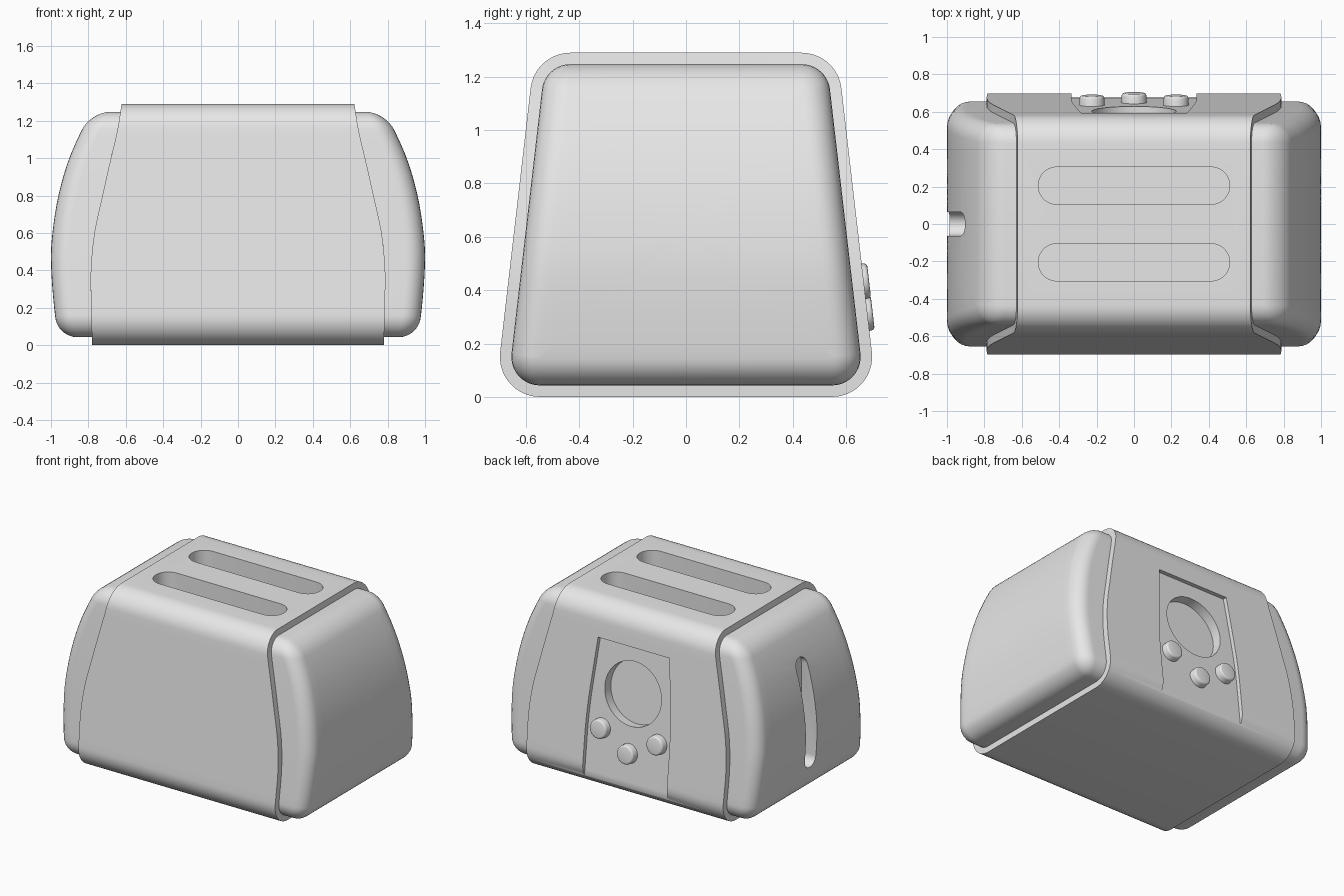
import bpy, bmesh, math
from mathutils import Vector, Matrix

if "Cube" in bpy.data.objects:
    bpy.data.objects.remove(bpy.data.objects["Cube"], do_unlink=True)

grey = bpy.data.materials.new("plain grey")
grey.use_nodes = True
grey.diffuse_color = (0.8, 0.8, 0.8, 1)
grey.node_tree.nodes["Principled BSDF"].inputs["Base Color"].default_value = (0.8, 0.8, 0.8, 1)

# Rounded trapezoid: bottom and top half depth, height, corner radius
BOTTOM, TOP, HEIGHT, R = 0.716, 0.567, 1.29, 0.15
SLOPE = (BOTTOM - TOP) / HEIGHT
TILT = math.atan(SLOPE)

# Half widths by height
SHELL_W = [(0, .78), (.2, .785), (.4, .787), (.6, .768), (.8, .725), (1, .68), (1.15, .645), (1.29, .622)]
BODY_W = [(0, .955), (.2, .983), (.45, 1.0), (.6, .992), (.8, .96), (1, .902), (1.2, .812), (1.29, .765)]


def curve(pts, z):
    """Smooth interpolation through the profile points."""
    z = min(max(z, pts[0][0]), pts[-1][0])
    i = next(k for k in range(len(pts) - 1) if z <= pts[k + 1][0])

    def tangent(k):
        a, b = pts[max(k - 1, 0)], pts[min(k + 1, len(pts) - 1)]
        return (b[1] - a[1]) / (b[0] - a[0])
    (z0, w0), (z1, w1) = pts[i], pts[i + 1]
    h = z1 - z0
    t = (z - z0) / h
    return (w0 * (2*t**3 - 3*t*t + 1) + w1 * (3*t*t - 2*t**3)
            + h * tangent(i) * (t**3 - 2*t*t + t) + h * tangent(i + 1) * (t**3 - t*t))


def side_y(z):
    return BOTTOM - SLOPE * z


def section(inset):
    """(y, z) outline of the rounded trapezoid, moved inward."""
    half = []

    def arc(zc, a0, a1):
        yc = side_y(zc) - R * math.sqrt(1 + SLOPE**2)
        return [(yc + (R - inset) * math.cos(a0 + (a1 - a0) * k / 10),
                 zc + (R - inset) * math.sin(a0 + (a1 - a0) * k / 10)) for k in range(11)]
    low = arc(R, -math.pi / 2, TILT)
    high = arc(HEIGHT - R, TILT, math.pi / 2)
    (ya, za), (yb, zb) = low[-1], high[0]
    mid = [(ya + (yb - ya) * k / 18, za + (zb - za) * k / 18) for k in range(1, 18)]
    half = low + mid + high
    return half + [(-y, z) for y, z in reversed(half)]


def finish(name, bm, smooth=True):
    bmesh.ops.recalc_face_normals(bm, faces=bm.faces)
    me = bpy.data.meshes.new(name)
    bm.to_mesh(me)
    bm.free()
    me.materials.append(grey)
    ob = bpy.data.objects.new(name, me)
    bpy.context.collection.objects.link(ob)
    return ob


def activate(ob):
    bpy.ops.object.select_all(action='DESELECT')
    ob.select_set(True)
    bpy.context.view_layer.objects.active = ob


def smooth(ob):
    activate(ob)
    bpy.ops.object.shade_smooth_by_angle(angle=math.radians(35))


def bridge(bm, a, b):
    n = len(a)
    for i in range(n):
        bm.faces.new((a[i], a[(i + 1) % n], b[(i + 1) % n], b[i]))


def make_shell():
    bm = bmesh.new()
    rings = []
    for inset, s in ((0, -1), (0, 1), (.06, 1), (.06, -1)):
        rings.append([bm.verts.new((s * curve(SHELL_W, z), y, z)) for y, z in section(inset)])
    for k in range(4):
        bridge(bm, rings[k], rings[(k + 1) % 4])
    return finish("outer_shell", bm)


def make_body():
    bm = bmesh.new()
    gap, r, steps = .043, .1, 7
    first = []
    for s in (-1, 1):
        prev = None
        # rounded rim
        for k in range(steps + 1):
            t = math.pi / 2 * k / steps
            ring = [bm.verts.new((s * (curve(BODY_W, z) - r * (1 - math.sin(t))), y, z))
                    for y, z in section(gap + r * (1 - math.cos(t)))]
            if prev:
                bridge(bm, prev, ring)
            else:
                first.append(ring)
            prev = ring
        # bulging end face
        last = [(v.co.y, v.co.z) for v in prev]
        for f in (.88, .75, .6, .45, .3, .15):
            pts = [(y * f, .62 + (z - .62) * f) for y, z in last]
            ring = [bm.verts.new((s * curve(BODY_W, z), y, z)) for y, z in pts]
            bridge(bm, prev, ring)
            prev = ring
        tip = bm.verts.new((s * curve(BODY_W, .62), 0, .62))
        for i in range(len(prev)):
            bm.faces.new((prev[i], prev[(i + 1) % len(prev)], tip))
    bridge(bm, first[0], first[1])
    return finish("inner_body", bm)


def prism(name, outline, push):
    """Closed solid from an outline pushed along a vector."""
    bm = bmesh.new()
    a = [bm.verts.new(p) for p in outline]
    b = [bm.verts.new(Vector(p) + Vector(push)) for p in outline]
    bm.faces.new(a)
    bm.faces.new(b)
    bridge(bm, a, b)
    ob = finish(name, bm)
    ob.hide_render = True
    return ob


def capsule(half_len, r, n=14):
    """Flat stadium outline, long along the first axis."""
    pts = []
    for s in (1, -1):
        for k in range(n + 1):
            a = -math.pi / 2 + math.pi * k / n
            pts.append((s * (half_len - r + r * math.cos(a)), s * r * math.sin(a)))
    return pts


def cut(ob, cutters):
    activate(ob)
    for c in cutters:
        m = ob.modifiers.new("cut", 'BOOLEAN')
        m.operation = 'DIFFERENCE'
        m.solver = 'EXACT'
        m.object = c
        bpy.ops.object.modifier_apply(modifier=m.name)


shell, body = make_shell(), make_body()

# Bread slots and the lever slot in the end
slots = [prism("slot_cutter", [(x, y + s * .205, .4) for x, y in capsule(.512, .1)], (0, 0, 1.2))
         for s in (-1, 1)]
lever = prism("lever_cutter", [(-1.2, y, z + .61) for z, y in capsule(.385, .063)], (.325, 0, 0))

# Recessed control panel following the tilt of the back
DEPTH = .03
levels = [-.1 + 1.15 * k / 16 for k in range(17)]
edge = [(.335 / .787 * curve(SHELL_W, max(z, .4)), z) for z in levels]
outline = edge + [(-x, z) for x, z in reversed(edge)]
panel = prism("panel_cutter", [(x, side_y(z) - DEPTH, z) for x, z in outline], (0, .3, 0))

# Round dial well, square to the panel
normal = Vector((0, math.cos(TILT), math.sin(TILT)))
up = Vector((0, -math.sin(TILT), math.cos(TILT)))


def on_panel(x, z):
    return Vector((x, side_y(z) - DEPTH, z))


well = [on_panel(0, .72) - normal * .07 + .225 * (Vector((math.cos(a), 0, 0)) + up * math.sin(a))
        for a in (2 * math.pi * k / 48 for k in range(48))]
dial = prism("dial_cutter", well, normal * .3)

cut(shell, slots + [panel, dial])
cut(body, slots + [lever, dial])
for c in slots + [lever, panel, dial]:
    bpy.data.objects.remove(c, do_unlink=True)
smooth(shell)
smooth(body)

# Push buttons
for label, x, z in (("left", .225, .43), ("middle", 0, .31), ("right", -.225, .43)):
    bm = bmesh.new()
    bmesh.ops.create_cone(bm, cap_ends=True, segments=32, radius1=.07, radius2=.065, depth=.07)
    rim = [e for e in bm.edges if all(v.co.z > 0 for v in e.verts)]
    bmesh.ops.bevel(bm, geom=rim, offset=.012, segments=3, profile=.5, affect='EDGES')
    turn = Matrix.Rotation(-math.pi / 2 + TILT, 4, 'X')
    bm.transform(Matrix.Translation(on_panel(x, z) + normal * .015) @ turn)
    smooth(finish("button_" + label, bm))
